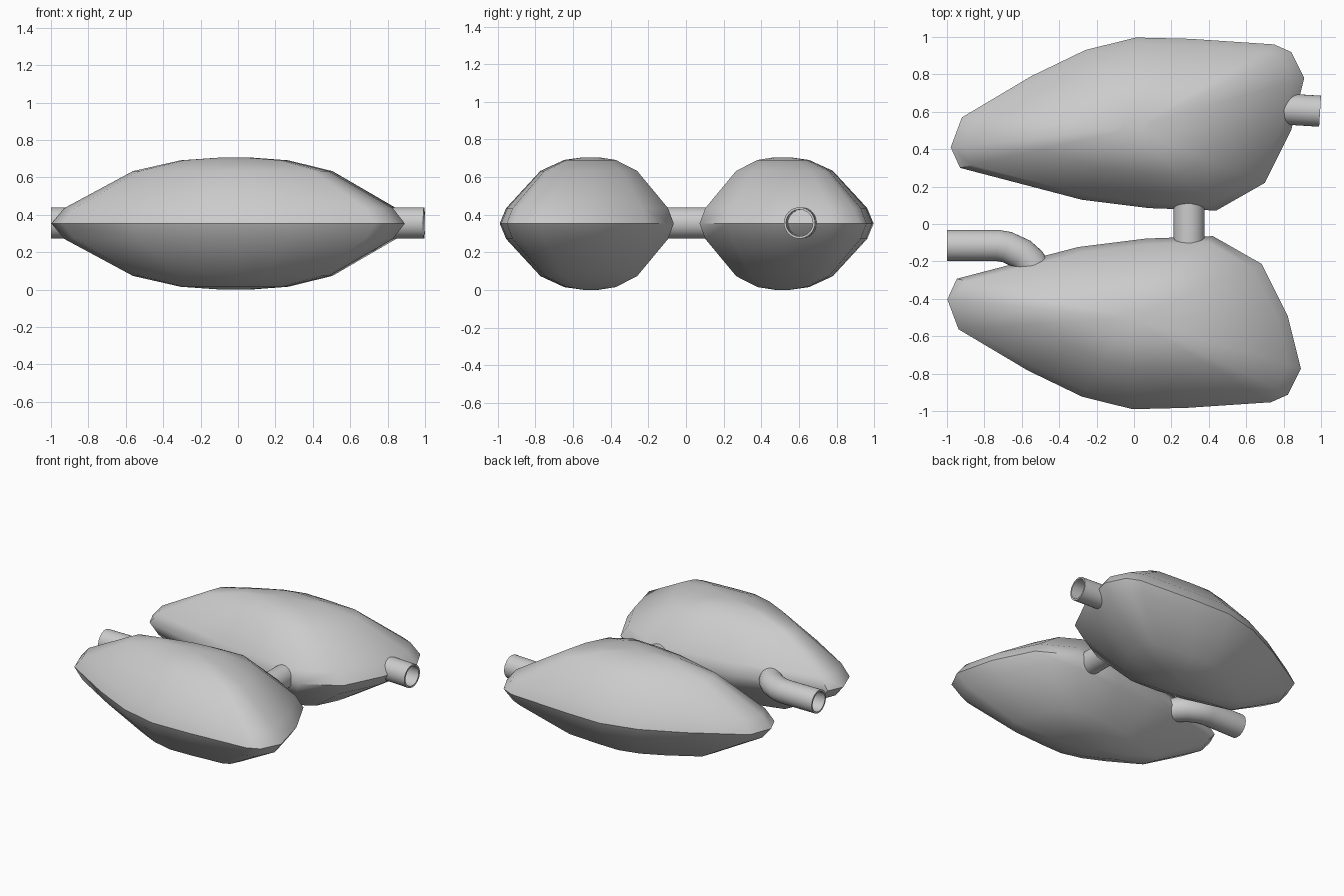
import bpy, bmesh, math
from mathutils import Vector

if "Cube" in bpy.data.objects:
    bpy.data.objects.remove(bpy.data.objects["Cube"])

MID = 0.353  # height of the horizontal symmetry plane

# Plan outline of a chamber, and (scale, height offset) of its concentric rings
OUTLINE = [(-0.98, 0.41), (-0.93, 0.30), (-0.28, 0.13), (0.08, 0.085), (0.44, 0.072),
           (0.70, 0.22), (0.84, 0.50), (0.91, 0.78), (0.84, 0.92), (0.75, 0.96),
           (0.30, 0.99), (0.01, 0.997), (-0.26, 0.93), (-0.55, 0.79), (-0.92, 0.57)]
UPPER = [(0.93, 0.082), (0.555, 0.28), (0.295, 0.338), (0.09, 0.352)]
RINGS = [(s, -h) for s, h in reversed(UPPER)] + [(1, 0)] + UPPER
CENTRE = (0.0, 0.51)


def finish(name, bm, angle):
    bmesh.ops.recalc_face_normals(bm, faces=bm.faces)
    mesh = bpy.data.meshes.new(name)
    bm.to_mesh(mesh)
    bm.free()
    ob = bpy.data.objects.new(name, mesh)
    bpy.context.collection.objects.link(ob)
    bpy.ops.object.select_all(action='DESELECT')
    ob.select_set(True)
    bpy.context.view_layer.objects.active = ob
    bpy.ops.object.shade_smooth_by_angle(angle=math.radians(angle))
    return ob


def bridge(bm, a, b):
    n = len(a)
    for i in range(n):
        bm.faces.new((a[i], a[(i + 1) % n], b[(i + 1) % n], b[i]))


def chamber(name, side, dx, dy):
    bm = bmesh.new()
    cx, cy = CENTRE
    rings = [[bm.verts.new((cx + (x - cx) * s + dx, side * (cy + (y - cy) * s) + dy, MID + h))
              for x, y in OUTLINE] for s, h in RINGS]
    for a, b in zip(rings, rings[1:]):
        bridge(bm, a, b)
    bm.faces.new(rings[0])
    bm.faces.new(rings[-1])
    return finish(name, bm, 42)


def tube(name, path, radius=0.083, wall=0.012, sides=32):
    """Hollow pipe swept along a flat path of (x, y) points, mitred at bends."""
    pts = [Vector((x, y, MID + 0.003)) for x, y in path]
    bm = bmesh.new()
    walls = []
    for r in (radius, radius - wall):
        rings = []
        for i, p in enumerate(pts):
            d0 = (p - pts[max(i - 1, 0)]).normalized()
            d1 = (pts[min(i + 1, len(pts) - 1)] - p).normalized()
            t = (d0 + d1).normalized()
            across = Vector((-t.y, t.x, 0)) / max(t.dot(d0), t.dot(d1))
            rings.append([bm.verts.new(p + across * r * math.cos(a) + Vector((0, 0, r * math.sin(a))))
                          for a in (2 * math.pi * k / sides for k in range(sides))])
        for a, b in zip(rings, rings[1:]):
            bridge(bm, a, b)
        walls.append(rings)
    for end in (0, -1):
        bridge(bm, walls[0][end], walls[1][end])
    return finish(name, bm, 40)


# Two mirrored chambers
chamber("back_chamber", 1, 0, 0)
chamber("front_chamber", -1, -0.018, 0.007)

# Pipes: inlet with a bend, short link between chambers, outlet
tube("inlet_pipe", [(-1.0, -0.115), (-0.73, -0.115), (-0.68, -0.123), (-0.60, -0.16),
                    (-0.555, -0.20), (-0.51, -0.28)])
tube("link_pipe", [(0.295, -0.13), (0.295, 0.13)])
tube("outlet_pipe", [(0.80, 0.615), (0.995, 0.603)])
